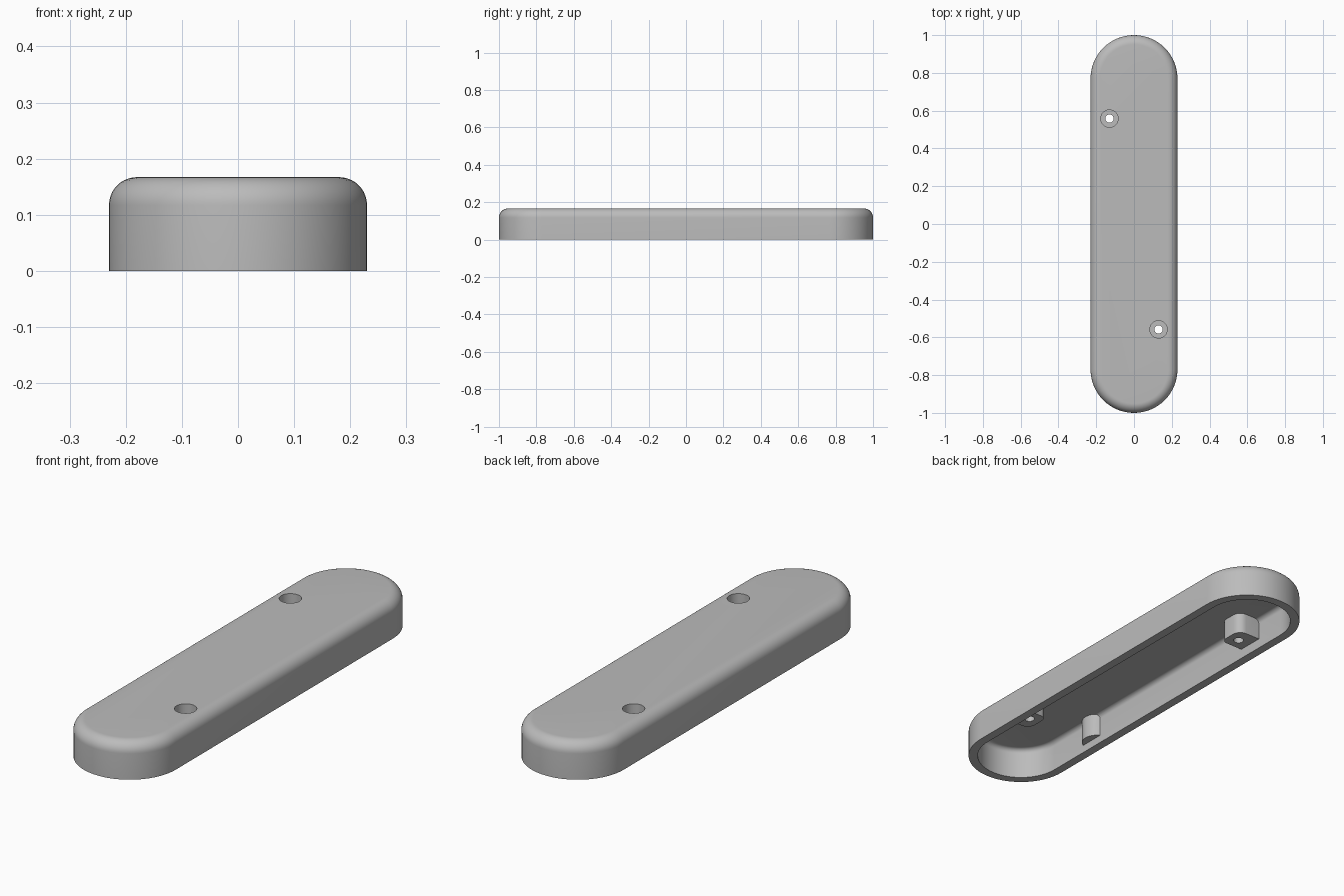
import bpy, bmesh, math

cube = bpy.data.objects.get("Cube")
if cube:
    bpy.data.objects.remove(cube, do_unlink=True)

HALF_WIDTH, STRAIGHT, HEIGHT = 0.23, 0.77, 0.167
WALL, CEILING = 0.04, 0.142
OUTER_FILLET, INNER_FILLET = 0.05, 0.022
BOSS_BOTTOM = 0.045

grey = bpy.data.materials.new("plain grey")
grey.use_nodes = True
grey.diffuse_color = (0.5, 0.5, 0.5, 1)
grey.node_tree.nodes["Principled BSDF"].inputs["Base Color"].default_value = grey.diffuse_color


def make_object(name, bm):
    bmesh.ops.recalc_face_normals(bm, faces=bm.faces)
    mesh = bpy.data.meshes.new(name)
    bm.to_mesh(mesh)
    bm.free()
    mesh.materials.append(grey)
    obj = bpy.data.objects.new(name, mesh)
    bpy.context.collection.objects.link(obj)
    return obj


def arc(cx, cy, r, start, end, steps):
    angles = [math.radians(start + (end - start) * i / steps) for i in range(steps + 1)]
    return [(cx + r * math.cos(a), cy + r * math.sin(a)) for a in angles]


def stadium(r):
    return arc(0, STRAIGHT, r, 0, 180, 32) + arc(0, -STRAIGHT, r, 180, 360, 32)


def loft(name, rings):
    """Closed solid through a stack of (outline, z) rings."""
    bm = bmesh.new()
    loops = [[bm.verts.new((x, y, z)) for x, y in outline] for outline, z in rings]
    n = len(loops[0])
    for a, b in zip(loops, loops[1:]):
        for i in range(n):
            j = (i + 1) % n
            bm.faces.new((a[i], a[j], b[j], b[i]))
    bm.faces.new(loops[0])
    bm.faces.new(loops[-1])
    return make_object(name, bm)


def combine(target, tool, operation):
    mod = target.modifiers.new(operation.lower(), "BOOLEAN")
    mod.operation, mod.solver, mod.object = operation, "EXACT", tool
    bpy.context.view_layer.objects.active = target
    bpy.ops.object.modifier_apply(modifier=mod.name)
    bpy.data.objects.remove(tool, do_unlink=True)


def prism(name, outline, bottom, top, turn):
    return loft(name, [([(turn * x, turn * y) for x, y in outline], z) for z in (bottom, top)])


# Hollow cover: inner ceiling, inner wall, rim, outer wall, rounded top edge
inner = HALF_WIDTH - WALL
profile = arc(inner - INNER_FILLET, CEILING - INNER_FILLET, INNER_FILLET, 90, 0, 6)
profile += [(inner, 0), (HALF_WIDTH, 0)]
profile += arc(HALF_WIDTH - OUTER_FILLET, HEIGHT - OUTER_FILLET, OUTER_FILLET, 0, 90, 10)
cover = loft("cover", [(stadium(r), z) for r, z in profile])

# Outlines of the screw boss and the shallow rib on the side wall
boss = [(-0.21, 0.505)] + arc(-0.107, 0.535, 0.03, -90, 0, 6)
boss += arc(-0.117, 0.585, 0.04, 0, 90, 6) + [(-0.21, 0.625)]
rib = [(-0.21, -0.575)] + arc(-0.22, -0.515, 0.065, -67, 67, 14) + [(-0.21, -0.455)]

# Bosses and ribs, repeated by a half turn
for turn in (1, -1):
    combine(cover, prism("boss", boss, BOSS_BOTTOM, 0.15, turn), "UNION")
    combine(cover, prism("rib", rib, 0.036, 0.15, turn), "UNION")

# Counterbored screw holes
for turn in (1, -1):
    for radius, bottom in ((0.046, 0.1), (0.022, -0.1)):
        circle = arc(-0.13, 0.558, radius, 0, 360, 32)[:-1]
        combine(cover, prism("screw_hole", circle, bottom, 0.3, turn), "DIFFERENCE")

bpy.ops.object.select_all(action="DESELECT")
cover.select_set(True)
bpy.context.view_layer.objects.active = cover
bpy.ops.object.shade_smooth_by_angle(angle=math.radians(30))
